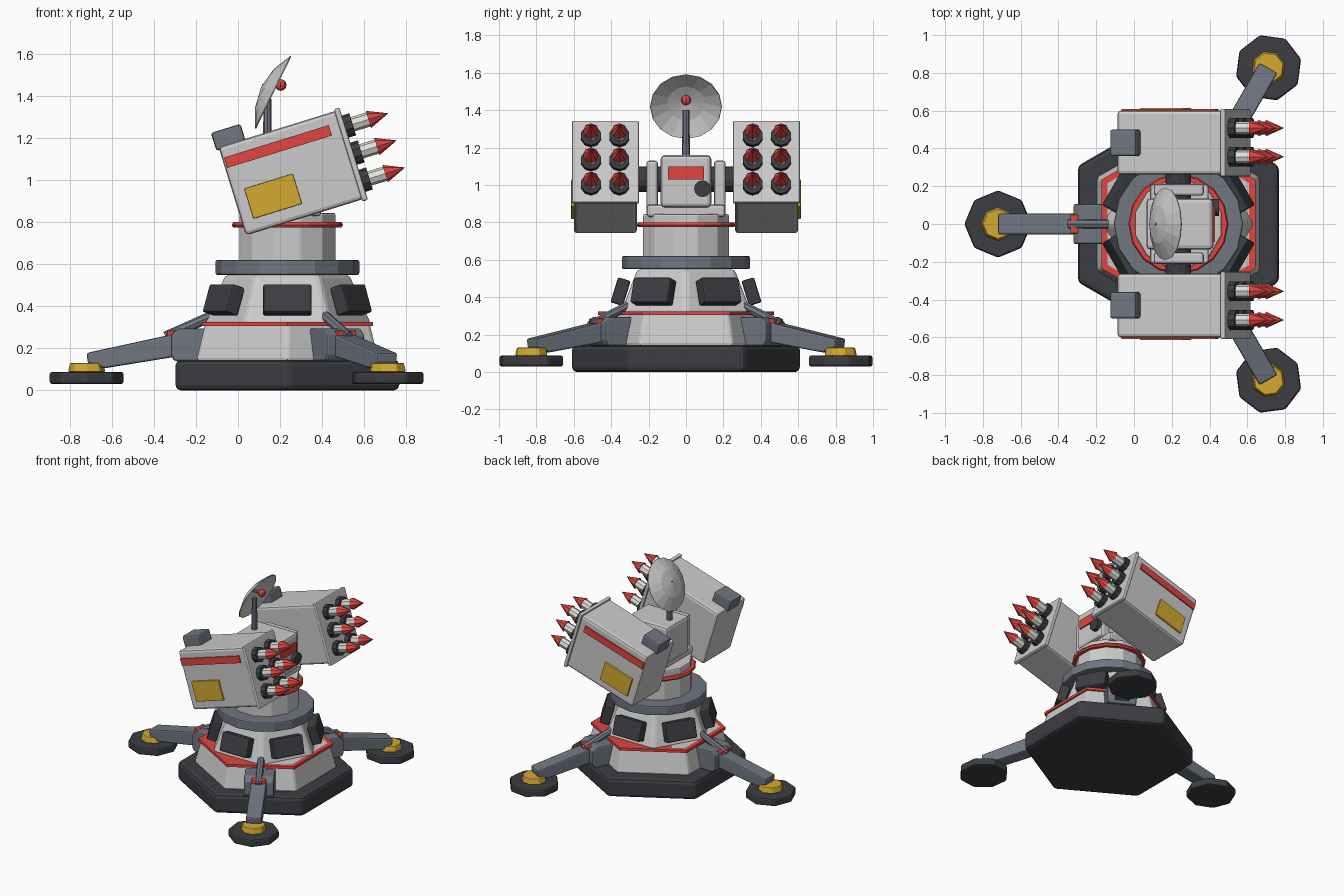
import bpy, bmesh, math
from mathutils import Matrix, Vector

if "Cube" in bpy.data.objects:
    bpy.data.objects.remove(bpy.data.objects["Cube"])

CX = 0.235  # turret axis
T, R = Matrix.Translation, Matrix.Rotation
AXIS = T((CX, 0, 0))


def material(name, rgb):
    m = bpy.data.materials.new(name)
    m.diffuse_color = (*rgb, 1)
    m.use_nodes = True
    m.node_tree.nodes["Principled BSDF"].inputs["Base Color"].default_value = m.diffuse_color
    return m


DARK = material("dark_rubber", (0.045, 0.048, 0.055))
SLATE = material("slate_metal", (0.16, 0.18, 0.22))
RED = material("red_paint", (0.75, 0.06, 0.05))
YELLOW = material("yellow_paint", (0.65, 0.4, 0.03))
WHITE = material("pale_metal", (0.75, 0.75, 0.7))


def finish(bm, name, M, mat, bevel=0):
    bm.transform(M)
    bmesh.ops.recalc_face_normals(bm, faces=bm.faces)
    me = bpy.data.meshes.new(name)
    bm.to_mesh(me)
    bm.free()
    ob = bpy.data.objects.new(name, me)
    bpy.context.collection.objects.link(ob)
    if mat:
        me.materials.append(mat)
    if bevel:
        b = ob.modifiers.new("bevel", "BEVEL")
        b.width, b.segments, b.limit_method = bevel, 2, "ANGLE"
    return ob


def box(name, lo, hi, M=AXIS, mat=None, bevel=0.0):
    lo, hi = Vector(lo), Vector(hi)
    bm = bmesh.new()
    bmesh.ops.create_cube(bm, size=1)
    s = hi - lo
    return finish(bm, name, M @ T((lo + hi) / 2) @ Matrix.Diagonal((*s, 1)), mat, bevel)


def prism(name, n, r1, r2, z0, z1, M=AXIS, mat=None, bevel=0.0, turn=0):
    """n-sided frustum along local z, first corner at angle `turn` degrees from +x."""
    bm = bmesh.new()
    bmesh.ops.create_cone(bm, cap_ends=True, segments=n, radius1=r1, radius2=r2, depth=z1 - z0)
    bm.verts.ensure_lookup_table()
    a0 = math.atan2(bm.verts[0].co.y, bm.verts[0].co.x)
    return finish(bm, name, M @ T((0, 0, (z0 + z1) / 2)) @ R(math.radians(turn) - a0, 4, "Z"), mat, bevel)


def lathe(name, profile, n, M, mat=None, closed=False):
    bm = bmesh.new()
    rings = [[bm.verts.new((r * math.cos(math.tau * i / n), r * math.sin(math.tau * i / n), z))
              for i in range(n)] for r, z in profile]
    pairs = list(zip(rings, rings[1:])) + ([(rings[-1], rings[0])] if closed else [])
    for a, b in pairs:
        for i in range(n):
            j = (i + 1) % n
            bm.faces.new((a[i], a[j], b[j], b[i]))
    bmesh.ops.remove_doubles(bm, verts=bm.verts, dist=1e-5)
    return finish(bm, name, M, mat)


def side_profile(name, pts, half, M, mat, bevel=0.0):
    """Extrude an x-z outline across y."""
    bm = bmesh.new()
    f = bm.faces.new([bm.verts.new((x, -half, z)) for x, z in pts])
    ext = bmesh.ops.extrude_face_region(bm, geom=[f])["geom"]
    bmesh.ops.translate(bm, vec=(0, 2 * half, 0), verts=[v for v in ext if isinstance(v, bmesh.types.BMVert)])
    return finish(bm, name, M, mat, bevel)


def along(p, q):
    p, q = Vector(p), Vector(q)
    return T(p) @ (q - p).to_track_quat("Z", "Y").to_matrix().to_4x4(), (q - p).length


# Pedestal
prism("base_skirt", 6, 0.615, 0.615, 0, 0.145, mat=DARK, bevel=0.025, turn=30)
prism("lower_hull", 6, 0.50, 0.45, 0.14, 0.325, bevel=0.015, turn=30)
prism("red_trim", 6, 0.47, 0.47, 0.305, 0.325, mat=RED, turn=30)
prism("upper_hull", 6, 0.405, 0.30, 0.31, 0.55, bevel=0.02)
prism("collar", 16, 0.342, 0.342, 0.55, 0.62, mat=SLATE, bevel=0.008)
prism("neck", 12, 0.237, 0.237, 0.61, 0.845, bevel=0.01, turn=15)
lathe("neck_ring", [(0.23, 0.775), (0.258, 0.775), (0.265, 0.787), (0.258, 0.8), (0.23, 0.8)],
      16, AXIS, RED, True)

# Windows on the six faces of the upper hull
for k in range(6):
    M = AXIS @ R(math.radians(30 + 60 * k), 4, "Z") @ T((0.35, 0, 0.43)) @ R(math.radians(-17), 4, "Y")
    box(f"window_{k + 1}", (-0.035, -0.115, -0.07), (0.035, 0.115, 0.07), M, DARK, 0.01)

# Three outrigger legs, each built along local +x
for k, deg in enumerate((180, 60, -60), 1):
    M = AXIS @ R(math.radians(deg), 4, "Z")
    side_profile(f"leg_hip_{k}", [(0.36, 0.14), (0.54, 0.14), (0.555, 0.17), (0.555, 0.265),
                                  (0.52, 0.295), (0.36, 0.295)], 0.105, M, SLATE, 0.01)
    side_profile(f"leg_beam_{k}", [(0.5, 0.165), (0.87, 0.105), (0.95, 0.13), (0.955, 0.178),
                                   (0.5, 0.277)], 0.055, M, SLATE, 0.01)
    S, length = along((0.31, 0, 0.375), (0.58, 0, 0.255))
    prism(f"leg_strut_{k}", 8, 0.025, 0.025, 0, length, M @ S, SLATE)
    box(f"leg_clip_{k}", (0.49, -0.05, 0.245), (0.572, 0.05, 0.285), M, RED, 0.005)
    F = M @ T((0.955, 0, 0))
    prism(f"foot_pad_{k}", 8, 0.178, 0.178, 0.03, 0.088, F, DARK, 0.012)
    prism(f"foot_puck_{k}", 8, 0.09, 0.08, 0.088, 0.13, F, YELLOW, 0.005)

# Yoke and head
box("yoke_base", (-0.15, -0.21, 0.83), (0.16, 0.21, 0.895), bevel=0.015)
for s, side in ((1, "left"), (-1, "right")):
    y = sorted((s * 0.15, s * 0.212))
    box(f"yoke_arm_{side}", (-0.13, y[0], 0.86), (0.135, y[1], 1.13), bevel=0.015)
box("head", (-0.17, -0.135, 0.88), (0.185, 0.135, 1.16), bevel=0.022)
box("head_panel", (0.17, -0.095, 1.03), (0.195, 0.095, 1.1), mat=RED)
prism("head_sensor", 12, 0.045, 0.045, 0.16, 0.215,
      AXIS @ T((0, 0.088, 0.98)) @ R(math.pi / 2, 4, "Y"), DARK)
prism("axle", 12, 0.068, 0.068, -0.28, 0.28, AXIS @ T((0, 0, 1.03)) @ R(math.pi / 2, 4, "X"), DARK)

# Radar dish, hollow side facing forward and down
prism("dish_stalk", 8, 0.022, 0.018, 1.14, 1.40, T((0.14, 0, 0)), SLATE)
D, _ = along((0.17, 0, 1.417), (0.17 + 0.9, 0, 1.417 - 0.44))
dish = lathe("radar_dish", [(0, -0.06), (0.1, -0.043), (0.19, 0)], 16, D)
dish.modifiers.new("thickness", "SOLIDIFY").thickness = 0.006
bm = bmesh.new()
bmesh.ops.create_uvsphere(bm, u_segments=8, v_segments=6, radius=0.028)
finish(bm, "dish_feed", T((0.203, 0, 1.453)), RED)
S, length = along((0.115, 0, 1.45), (0.203, 0, 1.453))
prism("dish_feed_stem", 6, 0.009, 0.009, 0, length, S, SLATE)

# Missile pods: one pitched frame, mirrored across y
PITCH = T((0.24, 0, 1.03)) @ R(-0.3, 4, "Y")
for s, side in ((1, "left"), (-1, "right")):
    M = PITCH @ Matrix.Diagonal((1, s, 1, 1))
    box(f"pod_{side}", (-0.28, 0.262, -0.22), (0.31, 0.6, 0.22), M, bevel=0.018)
    box(f"pod_flange_{side}", (0.297, 0.252, -0.23), (0.325, 0.61, 0.23), M, bevel=0.008)
    box(f"pod_stripe_{side}", (-0.27, 0.59, 0.113), (0.252, 0.609, 0.165), M, RED)
    box(f"pod_plate_{side}", (-0.222, 0.59, -0.155), (0.02, 0.614, -0.005), M, YELLOW, 0.004)
    box(f"pod_sight_{side}", (-0.295, 0.36, 0.205), (-0.148, 0.5, 0.295), M, SLATE, 0.012)
    for c, y in enumerate((0.356, 0.508)):
        for r, z in enumerate((0.135, 0, -0.135)):
            A = M @ T((0, y, z)) @ R(math.pi / 2, 4, "Y")
            tag = f"{side}_{c + 1}_{r + 1}"
            prism(f"launch_tube_{tag}", 10, 0.055, 0.055, 0.31, 0.362, A, DARK)
            prism(f"missile_body_{tag}", 8, 0.035, 0.035, 0.35, 0.445, A, WHITE)
            prism(f"missile_nose_{tag}", 8, 0.043, 0.0005, 0.44, 0.538, A, RED)
